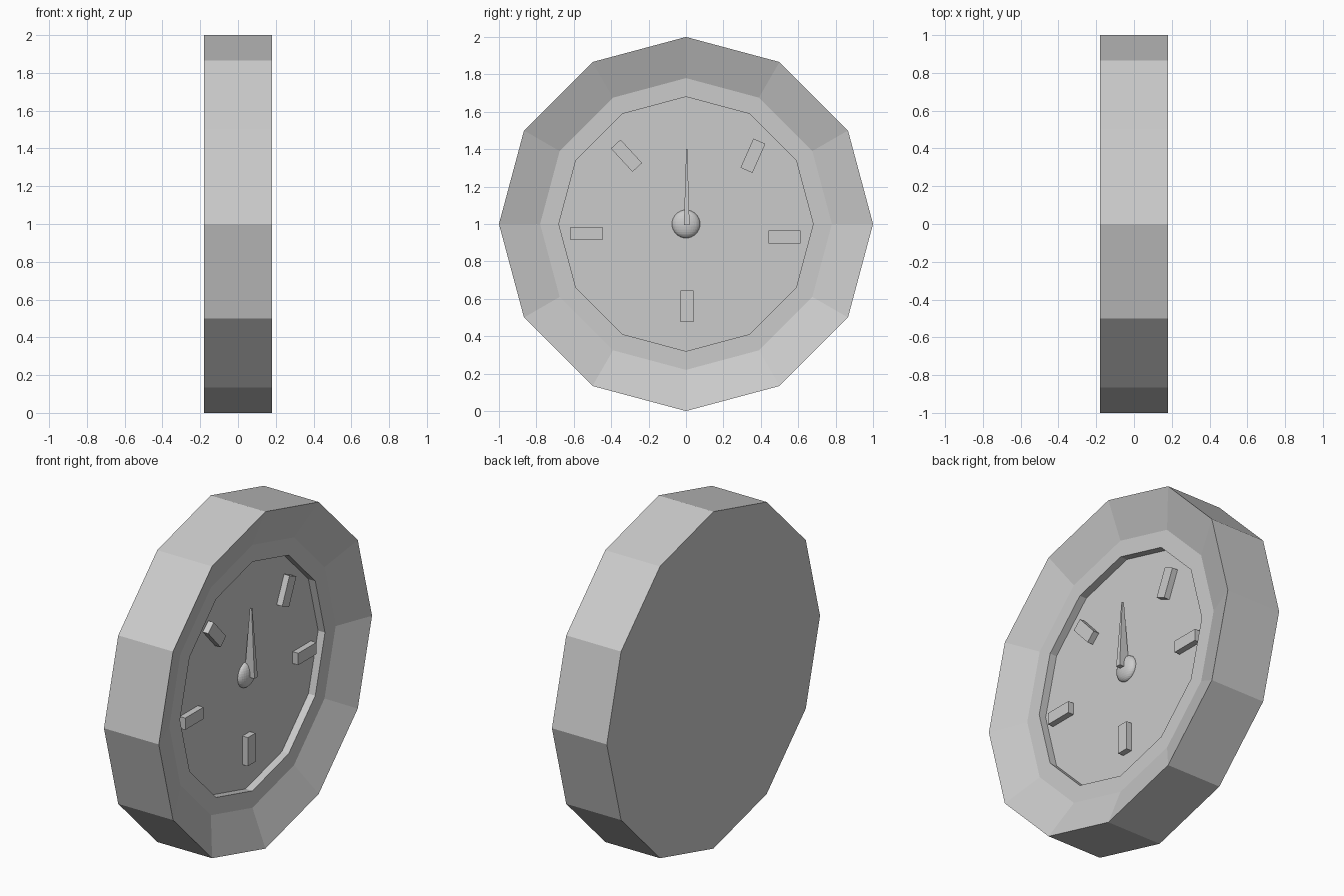
import bpy, bmesh, math
from mathutils import Matrix, Vector

if "Cube" in bpy.data.objects:
    bpy.data.objects.remove(bpy.data.objects["Cube"])

CZ = 1.0        # height of the dial centre
FLOOR = 0.05    # x of the dial floor


def make(name, bm):
    bmesh.ops.recalc_face_normals(bm, faces=bm.faces)
    mesh = bpy.data.meshes.new(name)
    bm.to_mesh(mesh)
    bm.free()
    obj = bpy.data.objects.new(name, mesh)
    bpy.context.collection.objects.link(obj)
    return obj


# Twelve-sided case: (x, radius) profile from back to recessed dial floor
bm = bmesh.new()
rings = []
for x, r in [(-0.18, 1.0), (0.18, 1.0), (0.095, 0.78), (0.095, 0.68), (FLOOR, 0.68)]:
    rings.append([bm.verts.new((x, r * math.cos(math.tau * i / 12),
                                CZ + r * math.sin(math.tau * i / 12))) for i in range(12)])
for a, b in zip(rings, rings[1:]):
    for i in range(12):
        j = (i + 1) % 12
        bm.faces.new((a[i], a[j], b[j], b[i]))
bm.faces.new(rings[0])
bm.faces.new(rings[-1])
make("dial_case", bm)

# Hour markers: (y, z, angle in the dial plane)
markers = [(0.005, 0.56, 90), (0.527, 0.93, 0), (-0.532, 0.95, 0),
           (0.358, 1.365, 66), (-0.318, 1.365, 132.6)]
for n, (y, z, ang) in enumerate(markers, 1):
    bm = bmesh.new()
    bmesh.ops.create_cube(bm, size=1, matrix=Matrix.Translation((FLOOR + 0.013, y, z))
                          @ Matrix.Rotation(math.radians(ang), 4, 'X')
                          @ Matrix.Diagonal((0.046, 0.17, 0.07, 1)))
    make(f"dial_marker_{n}", bm)

# Needle: box tapering towards its tip
bm = bmesh.new()
bmesh.ops.create_cube(bm, size=1)
for v in bm.verts:
    tip = v.co.z > 0
    v.co = Vector((0.083 + v.co.x * (0.012 if tip else 0.066),
                   0.004 + v.co.y * (0.006 if tip else 0.03),
                   1.4 if tip else 0.995))
make("needle", bm)

# Flattened pivot cap
bm = bmesh.new()
bmesh.ops.create_uvsphere(bm, u_segments=32, v_segments=16, radius=1,
                          matrix=Matrix.Translation((FLOOR, 0, CZ))
                          @ Matrix.Diagonal((0.038, 0.075, 0.075, 1)))
make("pivot_cap", bm)
